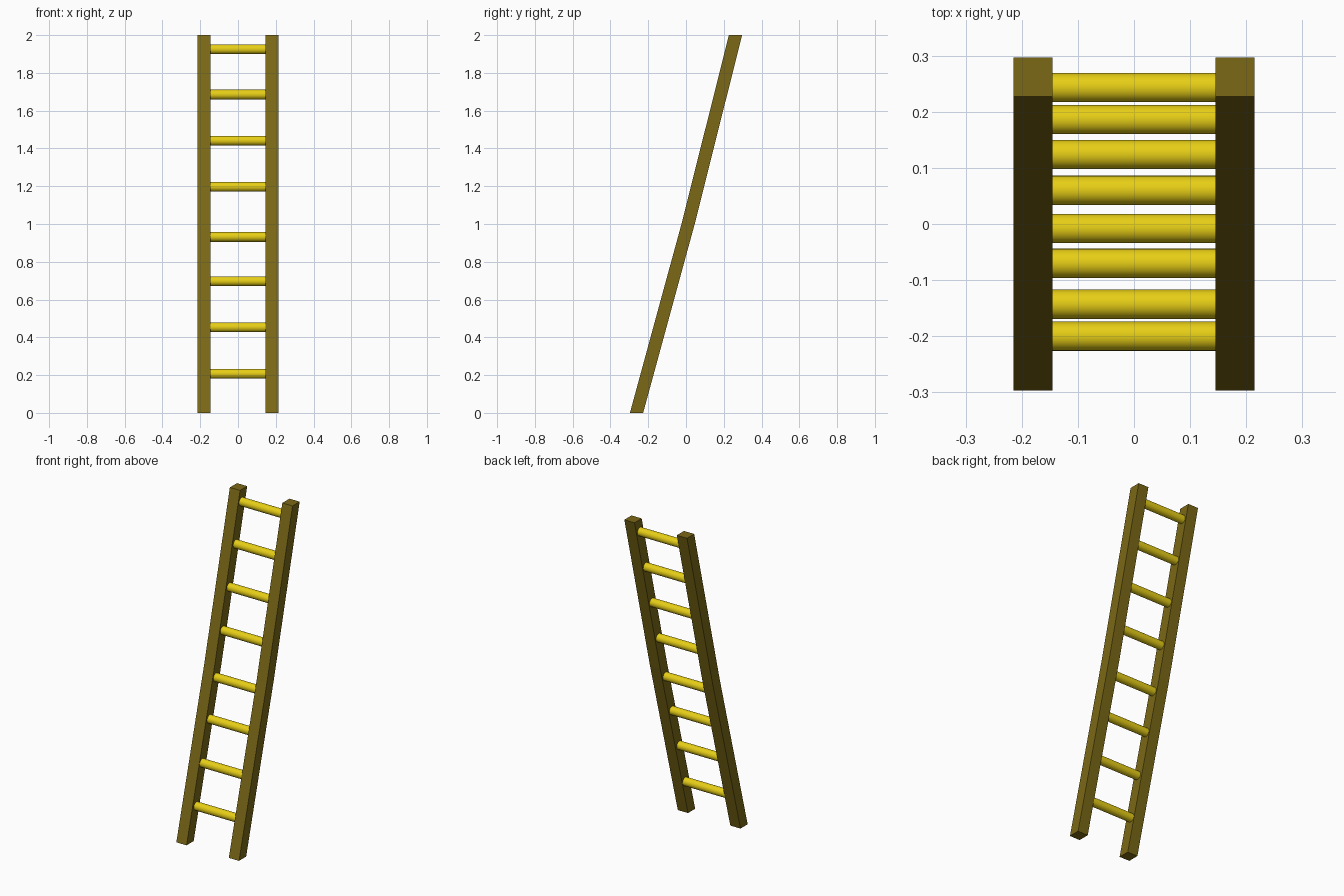
import bpy, bmesh
from math import pi

if "Cube" in bpy.data.objects:
    bpy.data.objects.remove(bpy.data.objects["Cube"])


def material(name, color):
    m = bpy.data.materials.new(name)
    m.diffuse_color = (*color, 1)
    m.use_nodes = True
    m.node_tree.nodes["Principled BSDF"].inputs["Base Color"].default_value = m.diffuse_color
    return m


rail_mat = material("dark_wood", (0.20, 0.14, 0.008))
rung_mat = material("yellow_wood", (0.80, 0.62, 0.008))

# Side rails: square section, leaning back with a very slight bend halfway up
PATH = [(-0.262, 0.0), (0.011, 1.0), (0.262, 2.0)]
HALF = 0.035


def rail(name, x):
    bm = bmesh.new()
    rings = [[bm.verts.new((x + sx * HALF, y + sy * HALF, z))
              for sx, sy in ((-1, -1), (1, -1), (1, 1), (-1, 1))]
             for y, z in PATH]
    for a, b in zip(rings, rings[1:]):
        for i in range(4):
            j = (i + 1) % 4
            bm.faces.new((a[i], a[j], b[j], b[i]))
    bm.faces.new(rings[0][::-1])
    bm.faces.new(rings[-1])
    mesh = bpy.data.meshes.new(name)
    bm.to_mesh(mesh)
    bm.free()
    mesh.materials.append(rail_mat)
    bpy.context.collection.objects.link(bpy.data.objects.new(name, mesh))


rail("left_rail", -0.18)
rail("right_rail", 0.18)

# Round rungs: slightly uneven spacing, (y, z) centres
RUNGS = [(-0.200, 0.207), (-0.143, 0.453), (-0.070, 0.697), (-0.008, 0.932),
         (0.060, 1.197), (0.124, 1.441), (0.186, 1.685), (0.243, 1.925)]
for i, (y, z) in enumerate(RUNGS, 1):
    bpy.ops.mesh.primitive_cylinder_add(vertices=32, radius=0.026, depth=0.295,
                                        location=(0, y, z), rotation=(0, pi / 2, 0))
    rung = bpy.context.object
    rung.name = f"rung_{i}"
    rung.data.materials.append(rung_mat)
    bpy.ops.object.shade_smooth_by_angle()
